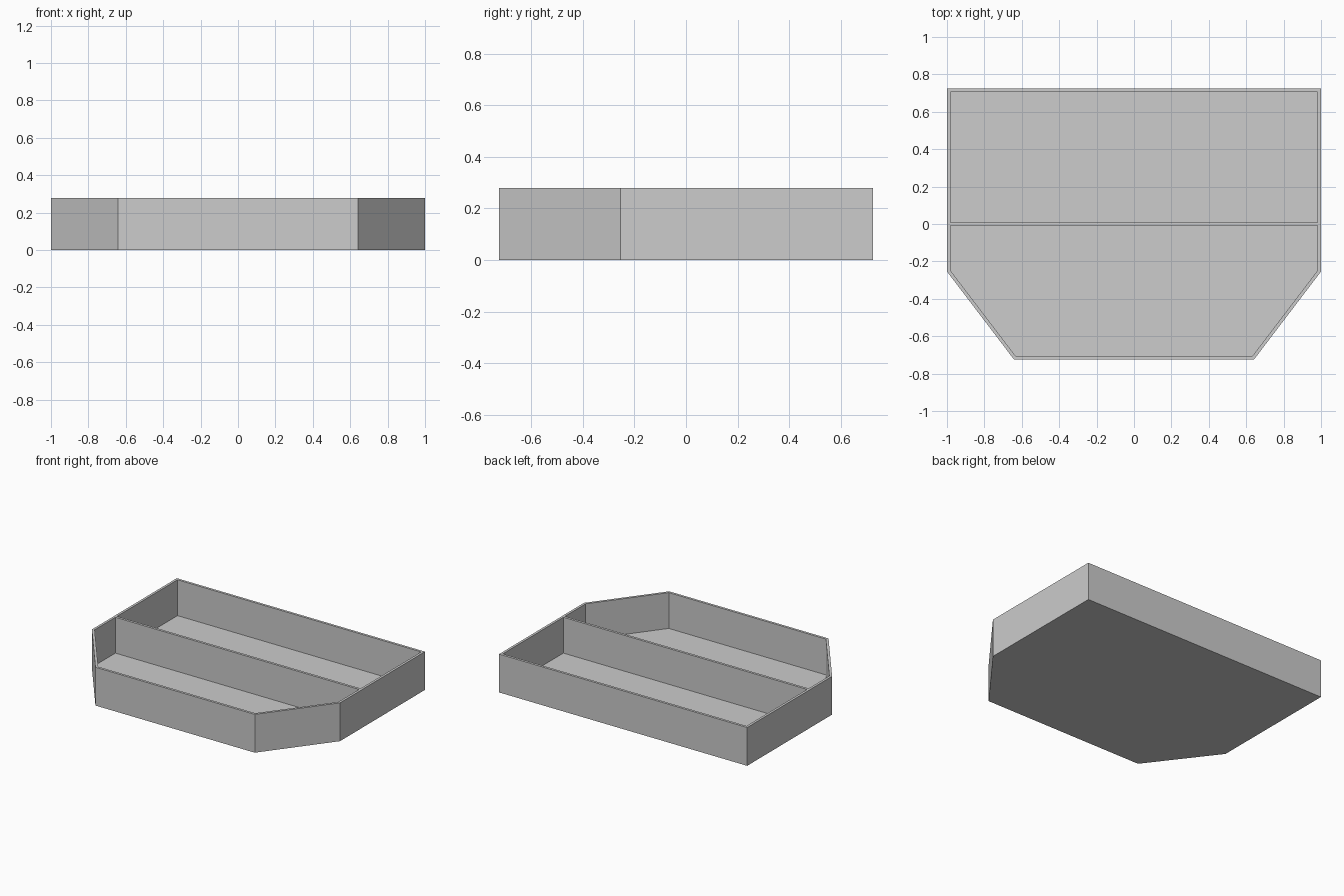
import bpy
import bmesh
from mathutils import Matrix, Vector

HEIGHT = 0.279
WALL = 0.018
FLOOR = 0.018

cube = bpy.data.objects.get("Cube")
if cube:
    bpy.data.objects.remove(cube, do_unlink=True)

# Single plain grey
grey = bpy.data.materials.new("light_grey")
grey.use_nodes = True
colour = (0.604, 0.604, 0.604, 1)
grey.diffuse_color = colour
grey.node_tree.nodes["Principled BSDF"].inputs["Base Color"].default_value = colour


def add_object(name, bm):
    bmesh.ops.recalc_face_normals(bm, faces=bm.faces)
    mesh = bpy.data.meshes.new(name)
    bm.to_mesh(mesh)
    bm.free()
    mesh.materials.append(grey)
    obj = bpy.data.objects.new(name, mesh)
    bpy.context.collection.objects.link(obj)


def ring(bm, half, z):
    """Mirror the right half of an outline into a closed loop of vertices."""
    points = half + [(-x, y) for x, y in reversed(half)]
    return [bm.verts.new((x, y, z)) for x, y in points]


# Tray: chamfered outline, with outer wall, rim, inner wall and floor
outer = [(0.642, -0.724), (1, -0.254), (1, 0.724)]
inner = [(0.633, -0.706), (1 - WALL, -0.248), (1 - WALL, 0.706)]
bm = bmesh.new()
rings = [ring(bm, outer, 0), ring(bm, outer, HEIGHT),
         ring(bm, inner, HEIGHT), ring(bm, inner, FLOOR)]
for a, b in zip(rings, rings[1:]):
    for i in range(len(a)):
        bm.faces.new((a[i - 1], a[i], b[i], b[i - 1]))
bm.faces.new(rings[0])
bm.faces.new(rings[-1])
add_object("tray", bm)

# Divider: thin wall splitting the tray into two compartments
bm = bmesh.new()
size = Vector((2 * (1 - WALL), WALL, HEIGHT - FLOOR))
place = Matrix.Translation((0, 0, (HEIGHT + FLOOR) / 2))
bmesh.ops.create_cube(bm, size=1, matrix=place @ Matrix.Diagonal(size).to_4x4())
add_object("divider", bm)
